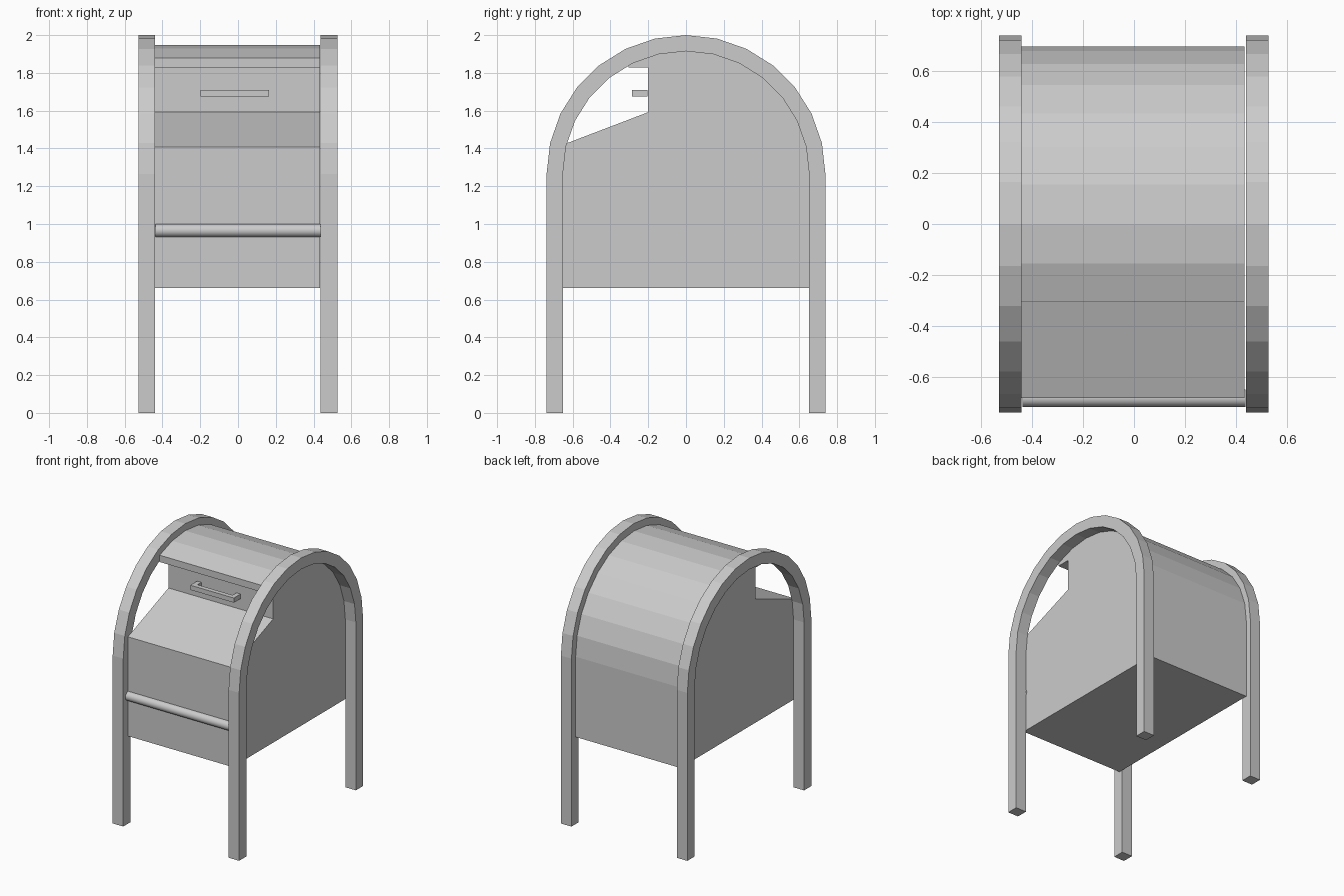
import bpy, bmesh
from math import sin, cos, pi

if "Cube" in bpy.data.objects:
    bpy.data.objects.remove(bpy.data.objects["Cube"])


def extrude_profile(name, pts, direction):
    """Make a solid from a closed 3D outline pushed along a direction."""
    bm = bmesh.new()
    face = bm.faces.new([bm.verts.new(p) for p in pts])
    new = bmesh.ops.extrude_face_region(bm, geom=[face])["geom"]
    bmesh.ops.translate(bm, vec=direction,
                        verts=[v for v in new if isinstance(v, bmesh.types.BMVert)])
    bmesh.ops.recalc_face_normals(bm, faces=bm.faces)
    mesh = bpy.data.meshes.new(name)
    bm.to_mesh(mesh)
    bm.free()
    obj = bpy.data.objects.new(name, mesh)
    bpy.context.collection.objects.link(obj)
    return obj


SPRING = 1.265  # height where the arches start
STEPS = 14


def arch(ry, rz, first=0, last=STEPS):
    """Arc points (y, z) from the back (+y) over the top to the front."""
    return [(ry * cos(pi * i / STEPS), SPRING + rz * sin(pi * i / STEPS))
            for i in range(first, last + 1)]


# Side frames: square-section arched legs
outer, inner = arch(0.738, 0.735), arch(0.652, 0.65)
for name, x in (("left_leg_frame", -0.528), ("right_leg_frame", 0.438)):
    bm = bmesh.new()
    rows = []
    out_path = [(0.738, 0)] + outer + [(-0.738, 0)]
    in_path = [(0.652, 0)] + inner + [(-0.652, 0)]
    for (yo, zo), (yi, zi) in zip(out_path, in_path):
        rows.append([bm.verts.new(p) for p in (
            (x, yo, zo), (x + 0.088, yo, zo), (x + 0.088, yi, zi), (x, yi, zi))])
    for a, b in zip(rows, rows[1:]):
        for k in range(4):
            n = (k + 1) % 4
            bm.faces.new((a[k], a[n], b[n], b[k]))
    bm.faces.new(rows[0])
    bm.faces.new(rows[-1])
    bmesh.ops.recalc_face_normals(bm, faces=bm.faces)
    mesh = bpy.data.meshes.new(name)
    bm.to_mesh(mesh)
    bm.free()
    bpy.context.collection.objects.link(bpy.data.objects.new(name, mesh))

# Box body: rounded roof, recessed slot with sloped chute and lip
profile = [(0.695, 0.66)] + arch(0.695, 0.682, 0, 9) + [
    (-0.305, 1.879), (-0.305, 1.828), (-0.2, 1.828), (-0.2, 1.592),
    (-0.682, 1.408), (-0.682, 0.66)]
extrude_profile("box_body", [(-0.44, y, z) for y, z in profile], (0.873, 0, 0))

# Slot handle: U-shaped bracket
handle = [(-0.198, -0.204), (-0.198, -0.285), (0.165, -0.285), (0.165, -0.204),
          (0.13, -0.204), (0.13, -0.25), (-0.163, -0.25), (-0.163, -0.204)]
extrude_profile("slot_handle", [(x, y, 1.675) for x, y in handle], (0, 0, 0.035))

# Front rail: round bar half sunk in the front panel
bpy.ops.mesh.primitive_cylinder_add(vertices=32, radius=0.034, depth=0.874,
                                    location=(0, -0.682, 0.965),
                                    rotation=(0, pi / 2, 0))
rail = bpy.context.object
rail.name = "front_rail"
bpy.ops.object.shade_smooth_by_angle()
